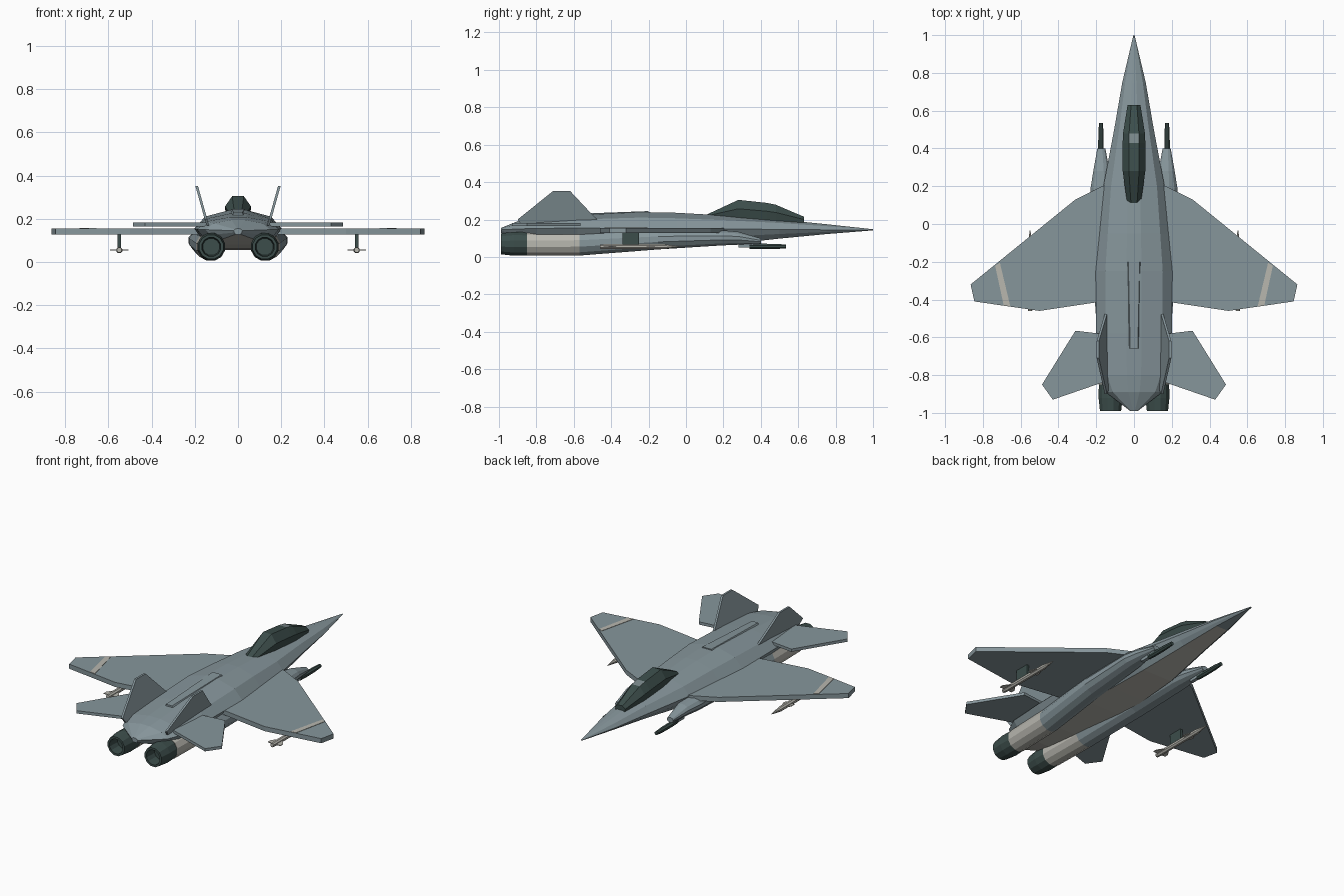
import bpy, bmesh, math

cube = bpy.data.objects.get("Cube")
if cube:
    bpy.data.objects.remove(cube)


def material(name, rgb):
    m = bpy.data.materials.new(name)
    m.use_nodes = True
    m.diffuse_color = (*rgb, 1)
    m.node_tree.nodes["Principled BSDF"].inputs["Base Color"].default_value = (*rgb, 1)
    return m


BLUE = material("blue_grey_paint", (0.24, 0.305, 0.33))
SILVER = material("pale_metal", (0.48, 0.475, 0.43))
DARK = material("dark_green_grey", (0.045, 0.075, 0.07))
GLINT = material("pale_glass", (0.2, 0.25, 0.26))


def finish(name, bm, mats, rule=None):
    bmesh.ops.recalc_face_normals(bm, faces=bm.faces[:])
    bm.normal_update()
    if rule:
        for f in bm.faces:
            f.material_index = rule(f.calc_center_median(), f.normal)
    me = bpy.data.meshes.new(name)
    bm.to_mesh(me)
    bm.free()
    for m in mats:
        me.materials.append(m)
    ob = bpy.data.objects.new(name, me)
    bpy.context.collection.objects.link(ob)
    return ob


def loft(name, rings, mats, rule=None):
    """Skin a row of equal-length point rings and cap both ends."""
    bm = bmesh.new()
    rows = [[bm.verts.new(p) for p in r] for r in rings]
    n = len(rows[0])
    for a, b in zip(rows, rows[1:]):
        for i in range(n):
            j = (i + 1) % n
            bm.faces.new((a[i], a[j], b[j], b[i]))
    bm.faces.new(rows[0])
    bm.faces.new(rows[-1])
    return finish(name, bm, mats, rule)


def ellipse(y, cx, cz, rx, rz, n=12):
    return [(cx + rx * math.cos(math.tau * (i + .5) / n), y,
             cz + rz * math.sin(math.tau * (i + .5) / n)) for i in range(n)]


def plate(name, outline, z0, z1, mat, side=1):
    """Flat plate from an x, y outline."""
    return loft(name, [[(side * x, y, z) for x, y in outline] for z in (z0, z1)], [mat])


def box(name, x0, x1, y0, y1, z0, z1, mat):
    return plate(name, [(x0, y0), (x1, y0), (x1, y1), (x0, y1)], z0, z1, mat)


# Fuselage: faceted sections of (y, half width, top, middle, bottom)
def hull_ring(y, w, top, mid, bot):
    up, down = top - mid, mid - bot
    half = [(0.2 * w, top), (0.75 * w, mid + 0.65 * up), (w, mid),
            (0.85 * w, mid - 0.5 * down), (0.6 * w, bot)]
    return [(x, y, z) for x, z in half] + [(-x, y, z) for x, z in reversed(half)]


hull = [(1, .003, .148, .145, .142), (.75, .062, .175, .145, .122),
        (.5, .105, .2, .147, .098), (.2, .162, .222, .15, .065),
        (-.05, .185, .236, .152, .058), (-.25, .203, .24, .155, .055),
        (-.58, .2, .224, .155, .06), (-.8, .19, .208, .152, .08),
        (-.89, .15, .195, .15, .1), (-.99, .02, .155, .145, .128)]
loft("fuselage", [hull_ring(*s) for s in hull], [BLUE, SILVER],
     lambda c, n: 1 if n.z < -0.9 and c.y < 0.8 else 0)


# Canopy: sections of (y, half width, base, top)
def canopy_ring(y, w, base, top):
    h = top - base
    half = [(0.45 * w, top), (w, base + 0.5 * h), (0.75 * w, base - 0.02)]
    return [(x, y, z) for x, z in half] + [(-x, y, z) for x, z in reversed(half)]


canopy = [(.11, .036, .212, .226), (.28, .06, .21, .305), (.43, .06, .2, .289),
          (.48, .058, .196, .279), (.63, .034, .185, .215)]
loft("canopy", [canopy_ring(*s) for s in canopy], [DARK, GLINT],
     lambda c, n: 1 if .44 < c.y < .47 and n.z > .9 else 0)

# Dorsal ridge with sloped sides
loft("dorsal_ridge", [[(-a, y, z - .02), (-b, y, z), (b, y, z), (a, y, z - .02)]
                      for y, a, b, z in ((-.2, .046, .03, .245), (-.66, .03, .02, .228))], [BLUE])

wing = [(.1, .22), (.17, .2), (.31, .13), (.865, -.32), (.845, -.41), (.5, -.46), (.1, -.4)]
stripe = [(.71, -.205), (.735, -.222), (.69, -.43), (.655, -.435)]
tailplane = [(.14, -.585), (.31, -.565), (.487, -.85), (.43, -.93), (.14, -.83)]
fin = [(-.47, .195), (-.5, .225), (-.62, .353), (-.71, .353), (-.9, .2), (-.88, .17), (-.5, .17)]
nacelle = [(.4, .173, .085, .022, .015), (.28, .172, .1, .045, .036),
           (.19, .17, .102, .062, .042), (-.15, .158, .095, .07, .057),
           (-.57, .13, .072, .068, .067), (-.85, .124, .07, .066, .066)]
nozzle = [(-.84, .064), (-.92, .066), (-.99, .058), (-.99, .045), (-.92, .04)]

for s, tag in ((1, "left"), (-1, "right")):
    # Wings and tail surfaces
    plate(tag + "_wing", wing, .127, .155, BLUE, s)
    plate(tag + "_wing_stripe", stripe, .154, .157, SILVER, s)
    plate(tag + "_tailplane", tailplane, .165, .182, BLUE, s)
    loft(tag + "_fin", [[(s * (.14 + .28 * (z - .19) + dx), y, z) for y, z in fin]
                        for dx in (0, .012)], [BLUE])

    # Engine nacelle with bare metal rear, and hollow nozzle
    loft(tag + "_nacelle", [ellipse(y, s * cx, cz, rx, rz) for y, cx, cz, rx, rz in nacelle],
         [BLUE, SILVER], lambda c, n: 1 if c.y < -.6 else 0)
    loft(tag + "_nozzle", [ellipse(y, s * .124, .07, r, r) for y, r in nozzle], [DARK])

    # Gun barrel under the intake
    barrel = [(.34, .014), (.4, .016), (.48, .015), (.535, .011)]
    loft(tag + "_gun", [ellipse(y, s * .175, .056, r, r, 8) for y, r in barrel], [DARK])
    box(tag + "_gun_mount", s * .175 - .01, s * .175 + .01, .28, .39, .05, .09, BLUE)

    # Pylon and missile with flat fins
    x = s * .55
    box(tag + "_pylon", x - .008, x + .008, -.34, -.25, .06, .13, DARK)
    body = [(-.46, .012), (-.43, .015), (-.12, .015), (-.035, .002)]
    loft(tag + "_missile", [ellipse(y, x, .055, r, r, 8) for y, r in body], [SILVER])
    for part, y, w in (("rear", -.44, .042), ("front", -.21, .03)):
        plate(tag + "_missile_" + part + "_fins",
              [(x - w, y), (x + w, y), (x + w, y + .025), (x + .01, y + .07),
               (x - .01, y + .07), (x - w, y + .025)], .053, .057, SILVER)
